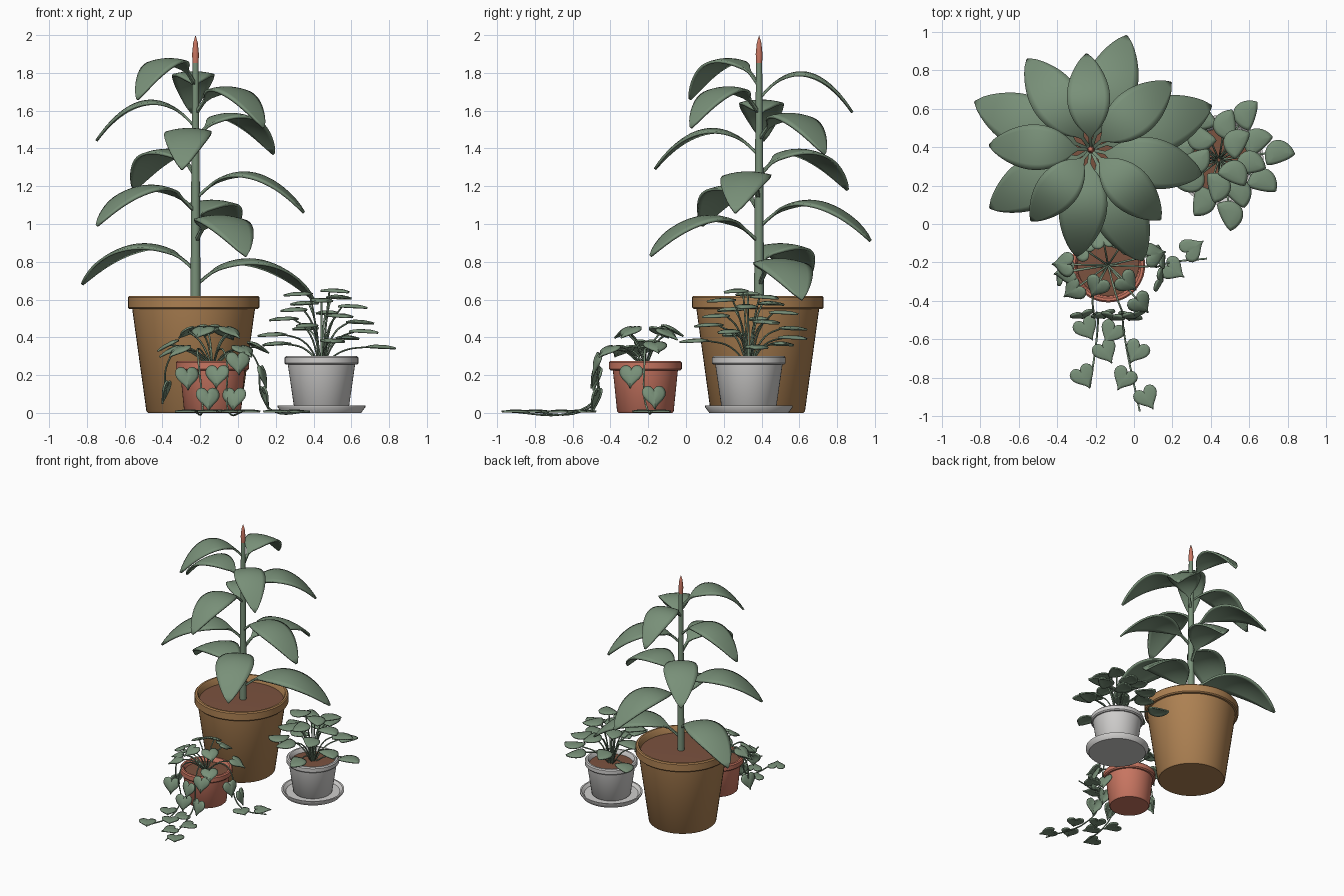
import bpy, bmesh
from math import sin, cos, pi, radians, atan2
from mathutils import Matrix, Vector

cube = bpy.data.objects.get("Cube")
if cube:
    bpy.data.objects.remove(cube, do_unlink=True)


def material(name, r, g, b):
    m = bpy.data.materials.new(name)
    m.use_nodes = True
    m.diffuse_color = (r, g, b, 1)
    node = next(n for n in m.node_tree.nodes if n.type == 'BSDF_PRINCIPLED')
    node.inputs["Base Color"].default_value = (r, g, b, 1)
    return m


GREEN = material("leaf green", .19, .28, .19)
OCHRE = material("ochre clay", .42, .22, .085)
CORAL = material("coral clay", .58, .18, .12)
WHITE = material("pale ceramic", .62, .61, .60)
SOIL = material("brown soil", .20, .085, .05)


def smooth(obj, angle=40):
    bpy.ops.object.select_all(action='DESELECT')
    obj.select_set(True)
    bpy.context.view_layer.objects.active = obj
    bpy.ops.object.shade_smooth_by_angle(angle=radians(angle))


def from_bmesh(name, bm, mat):
    bmesh.ops.recalc_face_normals(bm, faces=bm.faces)
    me = bpy.data.meshes.new(name)
    bm.to_mesh(me)
    bm.free()
    me.materials.append(mat)
    obj = bpy.data.objects.new(name, me)
    bpy.context.collection.objects.link(obj)
    return obj


def lathe(name, profile, centre, mat, steps=48):
    """Spin (radius, height) points round a vertical axis."""
    bm = bmesh.new()
    vs = [bm.verts.new((r, 0, z)) for r, z in profile]
    edges = [bm.edges.new(p) for p in zip(vs, vs[1:])]
    bmesh.ops.spin(bm, geom=vs + edges, cent=(0, 0, 0), axis=(0, 0, 1),
                   angle=2 * pi, steps=steps)
    bmesh.ops.remove_doubles(bm, verts=bm.verts, dist=.0005)
    obj = from_bmesh(name, bm, mat)
    obj.location = (*centre, 0)
    smooth(obj)
    return obj


def pot(name, centre, mat, base, foot, body, rim, lip, top):
    """Tapered pot with a collar; foot, body and rim are radii."""
    c = .008
    wall = rim - .03
    lathe(name, [(0, base), (foot - c, base), (foot, base + c), (body, lip),
                 (rim - c, lip), (rim, lip + c), (rim, top - c), (rim - c, top),
                 (wall + c, top), (wall, top - c), (wall - .01, lip - .02),
                 (0, lip - .02)], centre, mat)
    level = top - .12 * rim - .01
    lathe(name + "_soil", [(0, level - .01), (wall, level - .01),
                           (wall, level), (0, level + .008)], centre, SOIL)


def tubes(name, paths, radius, mat=GREEN):
    """Smooth tubes through the points of each path, as one mesh."""
    cu = bpy.data.curves.new(name, 'CURVE')
    cu.dimensions = '3D'
    cu.bevel_depth, cu.bevel_resolution, cu.resolution_u = radius, 1, 6
    cu.use_fill_caps = True
    for path in paths:
        sp = cu.splines.new('BEZIER')
        sp.bezier_points.add(len(path) - 1)
        for bp, co in zip(sp.bezier_points, path):
            bp.co = co
            bp.handle_left_type = bp.handle_right_type = 'AUTO'
    cu.materials.append(mat)
    obj = bpy.data.objects.new(name, cu)
    bpy.context.collection.objects.link(obj)
    bpy.ops.object.select_all(action='DESELECT')
    obj.select_set(True)
    bpy.context.view_layer.objects.active = obj
    bpy.ops.object.convert(target='MESH')
    smooth(bpy.context.object, 60)


def thicken(obj, amount, offset=0):
    mod = obj.modifiers.new("thickness", 'SOLIDIFY')
    mod.thickness, mod.offset = amount, offset
    smooth(obj, 50)


def arched_leaf(name, root, yaw, length, nu=22, nv=8):
    """Long leaf that rises from the stem, arches over and droops."""
    bm = bmesh.new()
    rows = []
    for i in range(nu + 1):
        t = i / nu
        s = max(0, (t - .16) / .84)
        half = max(.009 if t < .5 else .004,
                   (.2 * length + .012) * max(0, sin(pi * s ** .9)) ** .7)
        h = .63 * t * (1 - t) - .07 * t * t
        rows.append([bm.verts.new((length * t, half * v, h - 1.2 * (half * v) ** 2))
                     for v in (2 * j / nv - 1 for j in range(nv + 1))])
    for a, b in zip(rows, rows[1:]):
        for j in range(nv):
            bm.faces.new((a[j], b[j], b[j + 1], a[j + 1]))
    obj = from_bmesh(name, bm, GREEN)
    obj.matrix_world = Matrix.Translation(root) @ Matrix.Rotation(yaw, 4, 'Z')
    thicken(obj, .014)


def round_leaf(name, outline, place, yaw, pitch=0, dome=.012):
    """Small domed leaf: rings of the outline shrinking to its middle."""
    bm = bmesh.new()
    rings = [[bm.verts.new((x * s, y * s, dome * (1 - s * s))) for x, y in outline]
             for s in (1, .75, .4)]
    n = len(outline)
    for a, b in zip(rings, rings[1:]):
        for i in range(n):
            k = (i + 1) % n
            bm.faces.new((a[i], a[k], b[k], b[i]))
    bm.faces.new(rings[-1])
    obj = from_bmesh(name, bm, GREEN)
    obj.matrix_world = (Matrix.Translation(place) @ Matrix.Rotation(yaw, 4, 'Z')
                        @ Matrix.Rotation(radians(pitch), 4, 'Y'))
    thicken(obj, .01)


ANGLES = [2 * pi * i / 28 for i in range(28)]
HEART = [(-.0044 * (13 * cos(a) - 5 * cos(2 * a) - 2 * cos(3 * a) - cos(4 * a)),
          .064 * sin(a) ** 3) for a in ANGLES]
LOPSIDED = [(.078 * cos(a), (.1 if sin(a) > 0 else .015) * sin(a) - .04)
            for a in ANGLES]
GOLDEN = radians(137.5)

# Tall plant in the large pot
TALL = (-.235, .38)
pot("large_pot", TALL, OCHRE, 0, .25, .325, .348, .55, .62)
STEM = (-.225, .387)
lathe("tall_stem", [(0, .54), (.027, .54), (.022, 1.3), (.016, 1.86), (0, 1.86)],
      STEM, GREEN, 16)
lathe("top_bud", [(0, 1.845), (.016, 1.85), (.018, 1.9), (.012, 1.96), (0, 2)],
      STEM, CORAL, 16)
tip_heights = [.60, .68, .83, .91, .99, 1.06, 1.18, 1.29, 1.37, 1.44, 1.51, 1.59, 1.66]
for i, z in enumerate(tip_heights):
    arched_leaf(f"tall_leaf_{i + 1}", (*STEM, z + .07),
                radians(20) + i * GOLDEN, .665 - .0155 * i)

# Bushy plant in the pale pot with its saucer
PALE = (.442, .333)
lathe("saucer", [(0, 0), (.21, 0), (.232, .03), (.232, .04), (.22, .04),
                 (.2, .02), (0, .02)], PALE, WHITE)
pot("pale_pot", PALE, WHITE, .02, .145, .178, .195, .255, .30)
stalks = []
for i in range(19):
    yaw = radians(8) + i * GOLDEN
    r, z = .31 - .0115 * i, .345 + .0165 * i
    out = Vector((cos(yaw), sin(yaw), 0))
    root = Vector((*PALE, 0))
    end = root + out * r + Vector((0, 0, z))
    stalks.append([root + out * .01 + Vector((0, 0, .26)),
                   root + out * r * .38 + Vector((0, 0, z * .75 + .07)),
                   end - out * .05 + Vector((0, 0, .006))])
    round_leaf(f"bushy_leaf_{i + 1}", LOPSIDED, end, yaw + radians(13), 3)
tubes("bushy_stalks", stalks, .005)

# Trailing plant in the coral pot
TRAIL = Vector((-.135, -.215, 0))
pot("coral_pot", TRAIL[:2], CORAL, 0, .15, .172, .193, .225, .275)
CROWN = TRAIL + Vector((0, 0, .24))


def outward(p):
    return atan2(p[1] - TRAIL.y, p[0] - TRAIL.x)


upper = [(-.35, -.25, .33), (-.31, -.34, .33), (-.26, -.13, .43), (-.19, -.32, .43),
         (-.04, -.30, .43), (.03, -.41, .33), (.10, -.16, .35), (-.16, -.08, .44),
         (-.06, -.10, .42), (-.36, -.21, .36)]
stalks = []
for i, p in enumerate(upper):
    v = Vector(p)
    stalks.append([CROWN, CROWN.lerp(v, .5) + Vector((0, 0, .04)), v])
    round_leaf(f"heart_leaf_{i + 1}", HEART, p, outward(p), 28)
tubes("heart_stalks", stalks, .005)

hanging = [(-.27, -.47, .19), (-.11, -.48, .20), (-.16, -.47, .08), (-.02, -.48, .08),
           (.0, -.47, .27), (.13, -.29, .20), (.14, -.17, .09), (-.38, -.26, .12)]
for i, p in enumerate(hanging):
    side = abs(p[0] - TRAIL.x) > .2
    yaw = (0 if p[0] > 0 else pi) if side else -pi / 2
    round_leaf(f"hanging_leaf_{i + 1}", HEART, p, yaw + .25 * (-1) ** i, 74)

ground = [(-.25, -.54), (-.115, -.56), (-.15, -.66), (.015, -.66), (-.265, -.79),
          (-.05, -.80), (.065, -.90), (.20, -.235), (.30, -.13)]
for i, p in enumerate(ground):
    yaw = -pi / 2 + .5 * (-1) ** i if p[1] < -.4 else .6 * (-1) ** i
    round_leaf(f"ground_leaf_{i + 1}", HEART, (*p, .007), yaw, 0, .006)

vines = [[(-.21, -.36, .34), (-.21, -.46, .28), (-.19, -.47, .08),
          (-.19, -.55, .008), (-.23, -.85, .008)],
         [(-.09, -.38, .34), (-.06, -.46, .28), (-.06, -.48, .08),
          (-.05, -.58, .008), (.03, -.975, .008)],
         [(.02, -.22, .34), (.09, -.22, .29), (.13, -.22, .08),
          (.19, -.2, .008), (.38, -.18, .008)],
         [(-.31, -.24, .33), (-.37, -.25, .27), (-.385, -.25, .08)]]
tubes("vines", [[CROWN] + v for v in vines], .005)
